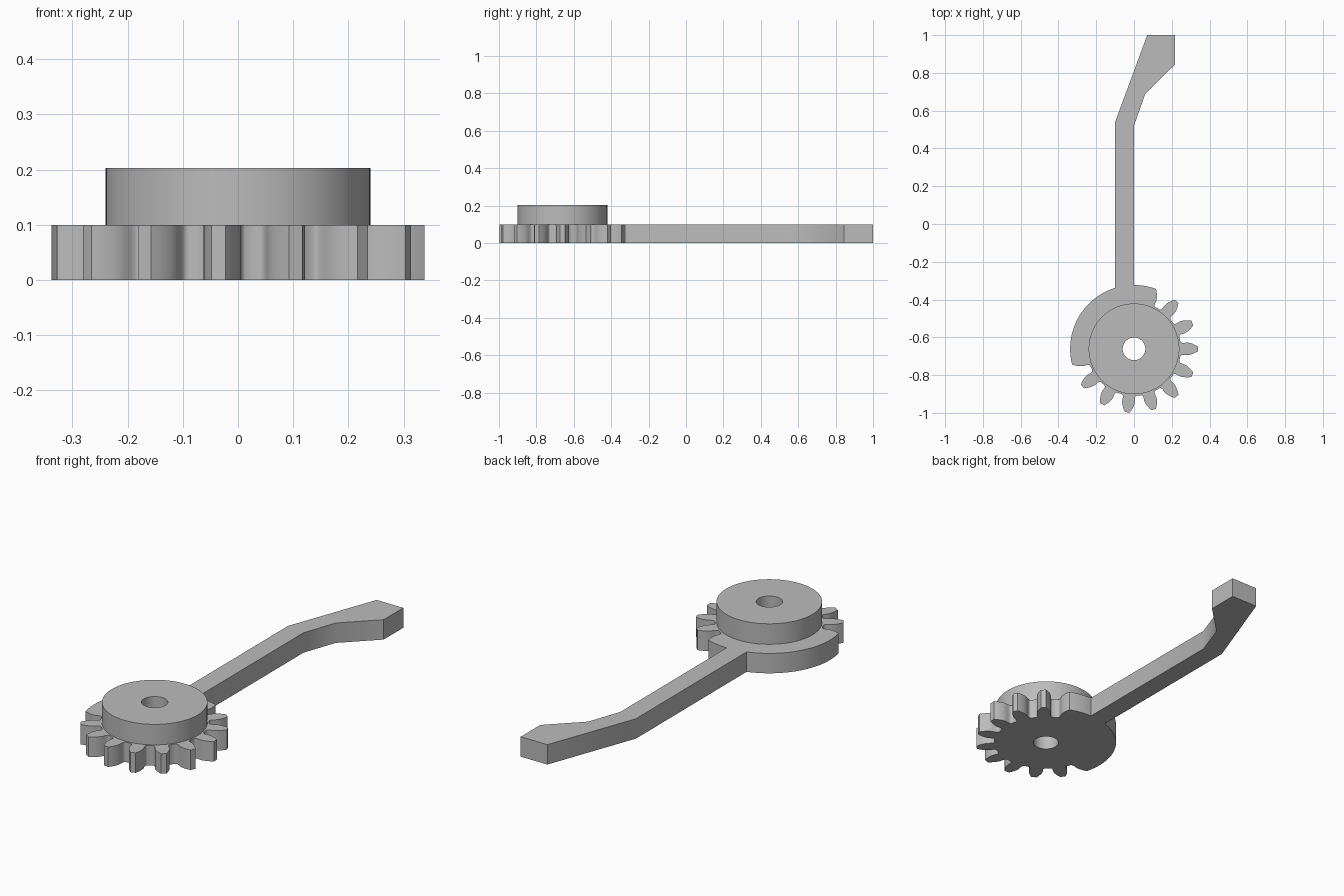
import bpy, bmesh, math

if "Cube" in bpy.data.objects:
    bpy.data.objects.remove(bpy.data.objects["Cube"])

CY = -0.661                      # gear axis on y
TIP, ROOT, BASE = 0.338, 0.2485, 0.28
HUB, BORE = 0.24, 0.06
Z_GEAR, Z_HUB = 0.1, 0.203
PITCH = math.radians(24)         # fifteen tooth spacing

grey = bpy.data.materials.new("grey")
grey.diffuse_color = (0.5, 0.5, 0.5, 1)
grey.use_nodes = True
grey.node_tree.nodes["Principled BSDF"].inputs["Base Color"].default_value = grey.diffuse_color


def polar(r, a):
    return (r * math.cos(a), CY + r * math.sin(a))


def half_angle(r):
    """Half the angular width of an involute tooth at radius r."""
    pr = math.acos(min(1, BASE / r))
    return 0.1196 - (math.tan(pr) - pr)


# One tooth flank from gullet to tip, as (radius, half angle)
flank = [(ROOT, 0.155), (0.251, 0.138), (0.256, 0.126), (0.265, 0.1196)]
flank += [(r, half_angle(r)) for r in (0.28, 0.29, 0.302, 0.314, 0.326, TIP)]


def rising(a):
    return [polar(r, a - h) for r, h in flank]


def falling(a):
    return [polar(r, a + h) for r, h in reversed(flank)]


def arc(a0, a1, n):
    return [polar(TIP, a0 + (a1 - a0) * i / n) for i in range(n + 1)]


# Outline: free teeth, then the plain sector interrupted by the arm
outline = []
for k in range(-6, 3):
    outline += rising(k * PITCH) + falling(k * PITCH)
arm_left = math.acos(-0.1 / TIP)
outline += rising(3 * PITCH)
outline += arc(3 * PITCH, math.pi / 2, 6)
outline += [(0, 0.52), (0.06, 0.69), (0.218, 0.845), (0.218, 1.0),
            (0.07, 1.0), (-0.1, 0.54)]
outline += arc(arm_left, 8 * PITCH, 28)
outline += falling(8 * PITCH)

bm = bmesh.new()


def loop(points, z):
    return [bm.verts.new((x, y, z)) for x, y in points]


def circle(r, z, n):
    return loop([polar(r, math.tau * i / n) for i in range(n)], z)


def wall(a, b):
    n = len(a)
    for i in range(n):
        j = (i + 1) % n
        bm.faces.new((a[i], a[j], b[j], b[i]))


def cap(*loops):
    """Fill the flat area between an outer loop and an inner loop."""
    edges = []
    for lp in loops:
        for i, v in enumerate(lp):
            w = lp[(i + 1) % len(lp)]
            edges.append(bm.edges.get((v, w)) or bm.edges.new((v, w)))
    bmesh.ops.triangle_fill(bm, edges=edges, use_beauty=True)


# Toothed plate with arm, raised hub and through bore
low, high = loop(outline, 0), loop(outline, Z_GEAR)
hub_low, hub_high = circle(HUB, Z_GEAR, 96), circle(HUB, Z_HUB, 96)
bore_low, bore_high = circle(BORE, 0, 48), circle(BORE, Z_HUB, 48)
wall(low, high)
wall(hub_low, hub_high)
wall(bore_high, bore_low)
cap(low, bore_low)
cap(high, hub_low)
cap(hub_high, bore_high)
bmesh.ops.recalc_face_normals(bm, faces=bm.faces)
bmesh.ops.dissolve_limit(bm, angle_limit=0.002, verts=[],
                         edges=[e for e in bm.edges if abs(e.verts[0].co.z - e.verts[1].co.z) < 1e-6])

mesh = bpy.data.meshes.new("gear_lever")
bm.to_mesh(mesh)
bm.free()
mesh.materials.append(grey)
obj = bpy.data.objects.new("gear_lever", mesh)
bpy.context.collection.objects.link(obj)

# Smooth round walls, crisp corners
bpy.context.view_layer.objects.active = obj
obj.select_set(True)
bpy.ops.object.shade_smooth_by_angle(angle=math.radians(30))
